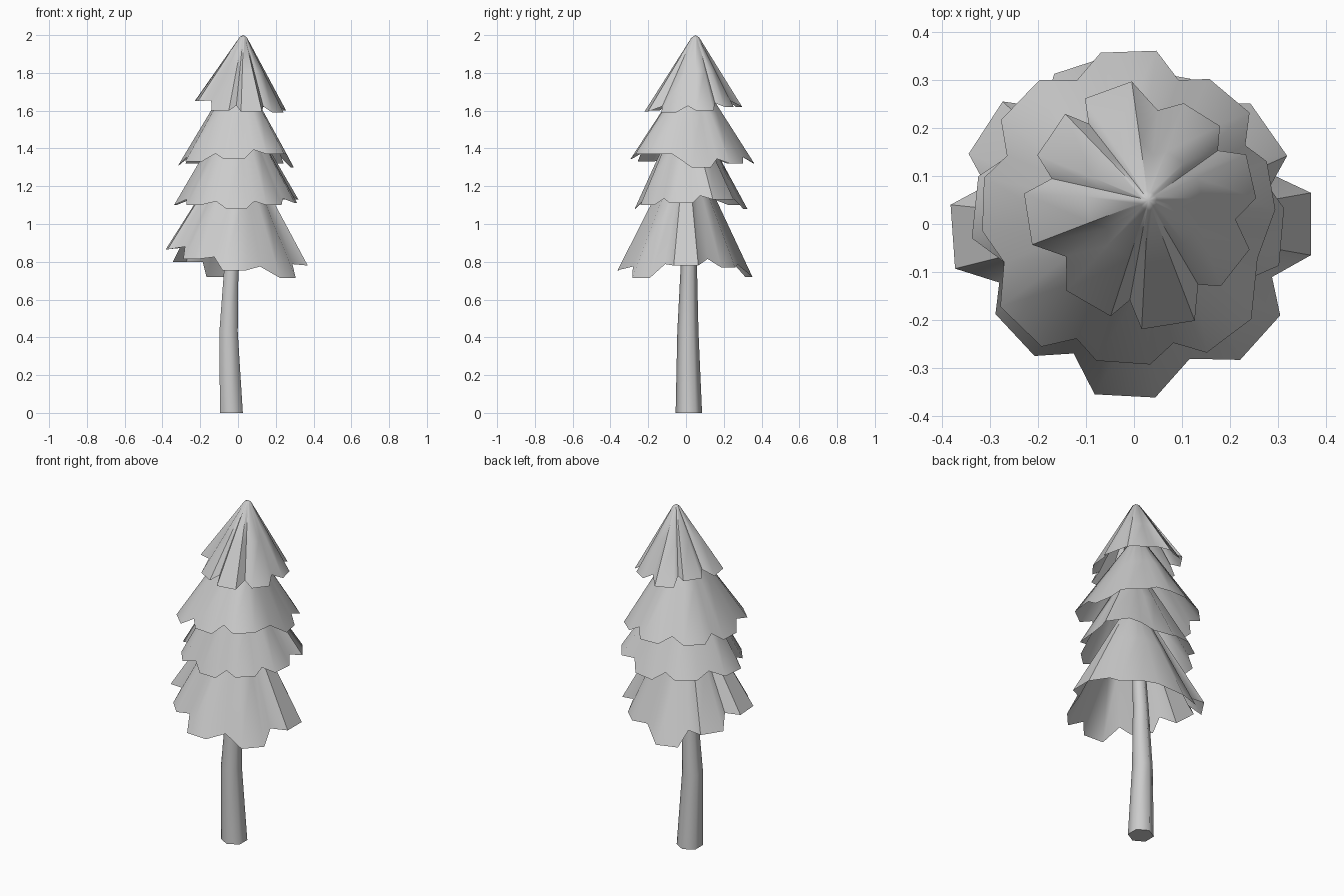
import bpy, bmesh
from math import radians, cos, sin
from mathutils import Vector

cube = bpy.data.objects.get("Cube")
if cube:
    bpy.data.objects.remove(cube, do_unlink=True)

# One plain grey for the whole tree
grey = bpy.data.materials.new("light_grey")
grey.use_nodes = True
colour = (0.6, 0.6, 0.6, 1)
grey.diffuse_color = colour
grey.node_tree.nodes["Principled BSDF"].inputs["Base Color"].default_value = colour


def finish(bm, name, sharp_angle):
    """Turn a bmesh into a smooth shaded object with sharp creases kept."""
    mesh = bpy.data.meshes.new(name)
    bm.to_mesh(mesh)
    bm.free()
    mesh.materials.append(grey)
    mesh.shade_smooth()
    mesh.set_sharp_from_angle(angle=radians(sharp_angle))
    obj = bpy.data.objects.new(name, mesh)
    bpy.context.collection.objects.link(obj)
    return obj


def bridge(bm, lower, upper):
    """Join two rings of equal length with quads."""
    count = len(lower)
    for i in range(count):
        j = (i + 1) % count
        bm.faces.new((lower[i], lower[j], upper[j], upper[i]))


def polar(centre, angle, reach, z):
    a = radians(angle)
    return Vector((centre.x + reach * cos(a), centre.y + reach * sin(a), z))


def foliage_layer(name, apex, lobes, half_width, notch, lift):
    """Open cone with a ragged hem: each lobe has a blunt tip, then a notch."""
    apex = Vector(apex)
    hem = []
    for i, (angle, reach, z) in enumerate(lobes):
        next_angle, next_reach, next_z = lobes[(i + 1) % len(lobes)]
        gap = (next_angle - angle) % 360
        hem.append(polar(apex, angle - half_width, reach, z))
        hem.append(polar(apex, angle + half_width, reach, z))
        hem.append(polar(apex, angle + gap / 2, notch * (reach + next_reach) / 2,
                         (z + next_z) / 2 + lift))
    bm = bmesh.new()
    rings = [[bm.verts.new(p.lerp(apex, t)) for p in hem] for t in (0, 0.5, 0.92)]
    for lower, upper in zip(rings, rings[1:]):
        bridge(bm, lower, upper)
    # Rounded tip
    pole = bm.verts.new(apex - Vector((0, 0, 0.02)))
    top = rings[-1]
    for i, vert in enumerate(top):
        bm.faces.new((vert, top[(i + 1) % len(top)], pole))
    return finish(bm, name, 50)


# Foliage, each lobe given as angle, reach and height
foliage_layer("foliage_bottom", (0, 0, 1.47), [
    (0, .375, .78), (47, .31, .77), (108, .355, .72), (147, .375, .8),
    (184, .385, .865), (223, .345, .815), (267, .365, .755), (318, .36, .715),
], half_width=10, notch=.84, lift=.04)

foliage_layer("foliage_lower_middle", (0, 0, 1.68), [
    (355, .315, 1.11), (35, .35, 1.13), (80, .325, 1.08), (125, .325, 1.1),
    (174, .34, 1.1), (218, .305, 1.1), (268, .275, 1.08), (313, .285, 1.1),
], half_width=11, notch=.88, lift=.03)

foliage_layer("foliage_upper_middle", (0, .03, 1.84), [
    (10, .295, 1.3), (50, .315, 1.32), (92, .335, 1.32), (136, .335, 1.32),
    (178, .32, 1.31), (226, .345, 1.33), (266, .325, 1.345), (307, .335, 1.37),
], half_width=10, notch=.88, lift=.035)

foliage_layer("foliage_top", (.03, .05, 2.02), [
    (13, .225, 1.6), (58, .215, 1.62), (110, .25, 1.62), (146, .25, 1.66),
    (189, .26, 1.65), (240, .255, 1.6), (279, .27, 1.595), (322, .235, 1.59),
], half_width=12, notch=.81, lift=.03)

# Bent trunk: x, y, z and radius along its length
path = [(-.035, .015, 0, .07), (-.05, .01, .43, .056),
        (-.035, .015, .78, .043), (0, .02, 1.3, .03)]
bm = bmesh.new()
sections = []
for x, y, z, radius in path:
    centre = Vector((x, y, z))
    sections.append([bm.verts.new(polar(centre, 30 + 60 * k, radius, z))
                     for k in range(6)])
for lower, upper in zip(sections, sections[1:]):
    bridge(bm, lower, upper)
bm.faces.new(sections[0][::-1])
bm.faces.new(sections[-1])
finish(bm, "trunk", 65)
